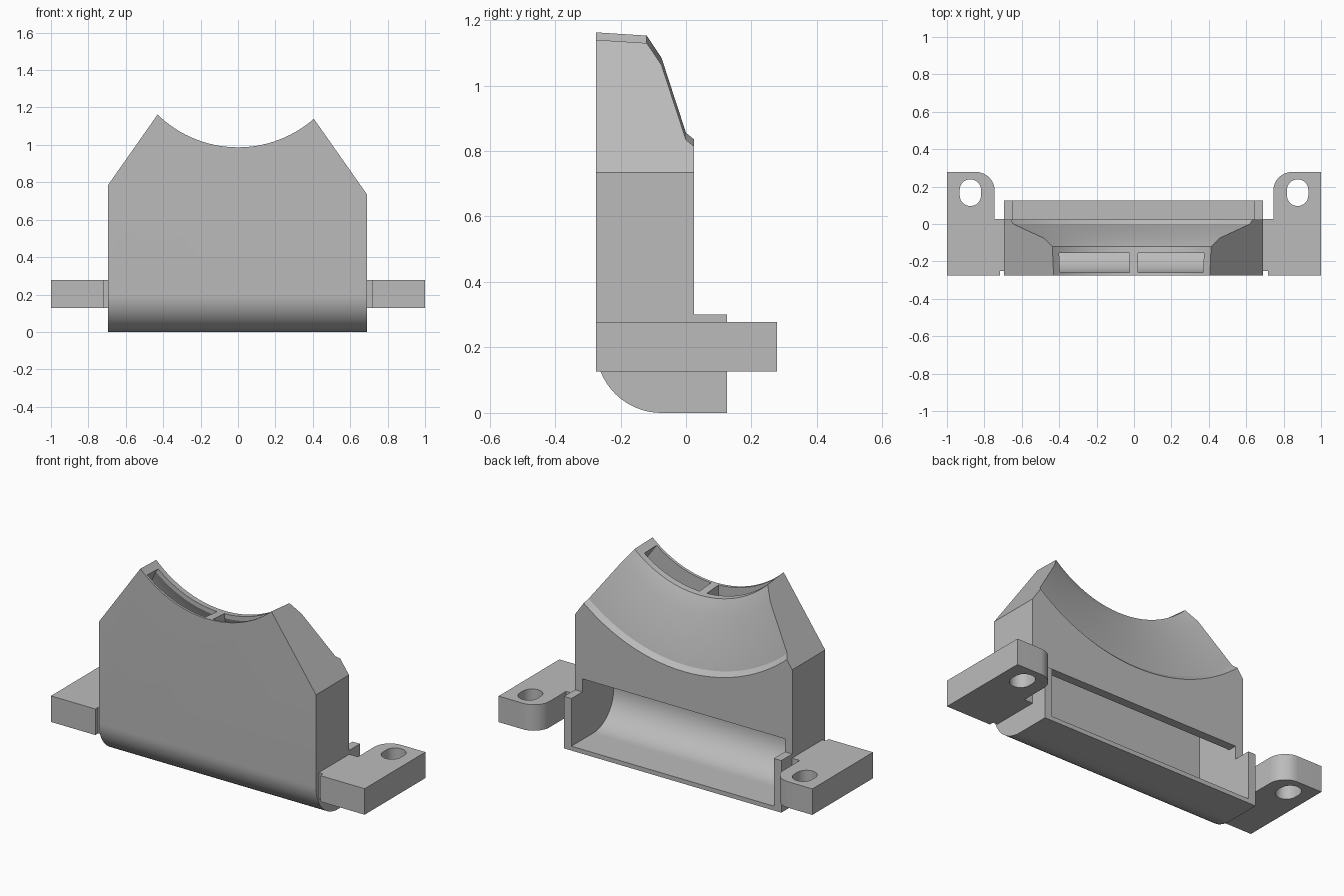
import bpy, bmesh, math
from mathutils import Vector

if "Cube" in bpy.data.objects:
    bpy.data.objects.remove(bpy.data.objects["Cube"], do_unlink=True)

grey = bpy.data.materials.new("plain grey")
grey.use_nodes = True
grey.diffuse_color = (0.5, 0.5, 0.5, 1)
grey.node_tree.nodes["Principled BSDF"].inputs["Base Color"].default_value = (0.5, 0.5, 0.5, 1)

ARC_Z = 1.602  # height of the axis of the round recess


def finish(name, bm):
    bmesh.ops.recalc_face_normals(bm, faces=bm.faces)
    mesh = bpy.data.meshes.new(name)
    bm.to_mesh(mesh)
    bm.free()
    mesh.materials.append(grey)
    ob = bpy.data.objects.new(name, mesh)
    bpy.context.collection.objects.link(ob)
    return ob


def prism(name, points, axis, lo, hi):
    """Extrude a 2D outline along the given axis index."""
    bm = bmesh.new()
    verts = []
    for p in points:
        co = list(p)
        co.insert(axis, lo)
        verts.append(bm.verts.new(co))
    face = bm.faces.new(verts)
    new = bmesh.ops.extrude_face_region(bm, geom=[face])["geom"]
    step = Vector((0, 0, 0))
    step[axis] = hi - lo
    bmesh.ops.translate(bm, vec=step, verts=[v for v in new if isinstance(v, bmesh.types.BMVert)])
    return finish(name, bm)


def box(name, x, y, z):
    return prism(name, [(x[0], y[0]), (x[1], y[0]), (x[1], y[1]), (x[0], y[1])], 2, *z)


def lathe(name, profile, segments=120):
    """Revolve (y, radius) points around the recess axis."""
    bm = bmesh.new()
    verts = [bm.verts.new((0, y, ARC_Z - r)) for y, r in profile]
    edges = [bm.edges.new(pair) for pair in zip(verts, verts[1:])]
    bmesh.ops.spin(bm, geom=verts + edges, cent=(0, 0, ARC_Z), axis=(0, 1, 0),
                   angle=math.tau, steps=segments)
    bmesh.ops.remove_doubles(bm, verts=bm.verts, dist=0.0001)
    return finish(name, bm)


def boolean(target, cutter, operation="DIFFERENCE"):
    mod = target.modifiers.new("cut", "BOOLEAN")
    mod.operation, mod.solver, mod.object = operation, "EXACT", cutter
    select(target)
    bpy.ops.object.modifier_apply(modifier=mod.name)
    bpy.data.objects.remove(cutter, do_unlink=True)


def select(ob):
    bpy.ops.object.select_all(action="DESELECT")
    ob.select_set(True)
    bpy.context.view_layer.objects.active = ob


def smooth(ob):
    select(ob)
    bpy.ops.object.shade_smooth_by_angle(angle=math.radians(20))


def arc(cx, cy, r, start, end, n=16):
    angles = [math.radians(start + (end - start) * i / n) for i in range(n + 1)]
    return [(cx + r * math.cos(a), cy + r * math.sin(a)) for a in angles]


def front_outline(inset, bottom):
    """House-shaped outline whose slanted sides run on above the recess."""
    shift = inset * 1.22
    left, right = -0.695 + inset, 0.69 - inset
    return [(left, bottom), (right, bottom), (right, 0.735 - inset * 0.2),
            (0.405 - shift, 1.14), (0.36 - shift, 1.2),
            (-0.404 + shift, 1.2), (-0.435 + shift, 1.155), (left, 0.785 - inset * 0.2)]


# Shell: side profile with rounded front foot and a rear step
side = arc(-0.075, 0.2, 0.2, 180, 270) + [
    (0.125, 0), (0.125, 0.3), (0.025, 0.3), (0.025, 1.3), (-0.275, 1.3)]
body = prism("body_shell", side, 0, -0.8, 0.8)
boolean(body, prism("outline", front_outline(0, -0.1), 1, -0.5, 0.5), "INTERSECT")

# Round recess flaring out towards the back
boolean(body, lathe("recess", [(-0.4, 0), (-0.4, 0.615), (-0.275, 0.615), (-0.12, 0.627),
                               (-0.075, 0.708), (0, 0.987), (0.025, 1.012), (0.2, 1.012), (0.2, 0)]))

# Hollow inside, open at the top slots and split there by a rib
inner = arc(-0.075, 0.21, 0.185, 180, 270) + [(-0.025, 0.025), (-0.025, 1.3), (-0.26, 1.3)]
cavity = prism("cavity", inner, 0, -0.8, 0.8)
boolean(cavity, prism("inner_outline", front_outline(0.047, -0.1), 1, -0.5, 0.5), "INTERSECT")
boolean(cavity, lathe("inner_recess", [(-0.155, 0), (-0.155, 0.65), (-0.115, 0.735),
                                       (-0.035, 1.03), (0.2, 1.03), (0.2, 0)]))
boolean(cavity, box("rib_gap", (-0.025, 0.022), (-0.4, 0.1), (0.9, 1.4)))
boolean(body, cavity)

# Wide opening at the lower back
boolean(body, box("opening", (-0.648, 0.643), (-0.06, 0.3), (0.025, 0.375)))
smooth(body)

# Mounting ears with rounded inner corner and slotted hole
for name, s in (("left_ear", 1), ("right_ear", -1)):
    outline = [(0.67, -0.25), (0.717, -0.25), (0.717, -0.275), (1, -0.275), (1, 0.278)]
    outline += arc(0.845, 0.178, 0.1, 90, 180) + [(0.745, 0.028), (0.67, 0.028)]
    hole = arc(0.875, 0.182, 0.057, 0, 180) + arc(0.875, 0.153, 0.057, 180, 360)
    ear = prism(name, [(s * x, y) for x, y in outline], 2, 0.127, 0.277)
    boolean(ear, prism("hole", [(s * x, y) for x, y in hole], 2, 0, 0.5))
    smooth(ear)
